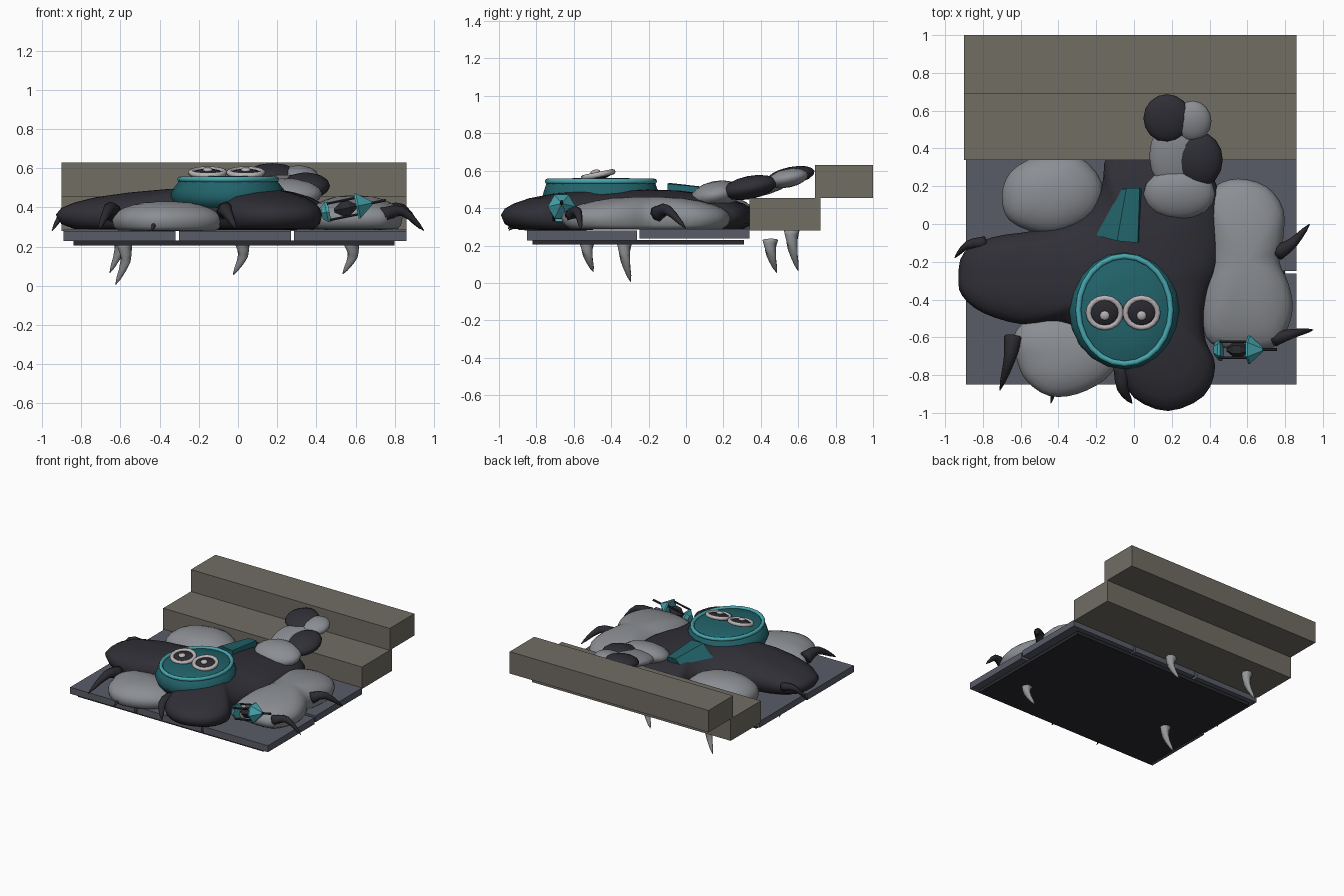
import bpy, bmesh, math
from mathutils import Vector, Matrix

if "Cube" in bpy.data.objects:
    bpy.data.objects.remove(bpy.data.objects["Cube"])


def material(name, hexa):
    m = bpy.data.materials.new(name)
    rgb = [int(hexa[i:i + 2], 16) / 255 for i in (0, 2, 4)]
    m.diffuse_color = [c / 12.92 if c < .04 else ((c + .055) / 1.055) ** 2.4 for c in rgb] + [1]
    m.use_nodes = True
    m.node_tree.nodes["Principled BSDF"].inputs["Base Color"].default_value = m.diffuse_color
    return m


STONE = material("brown stone", "716D64")
SLATE = material("slate", "595C67")
BASE = material("dark base", "2A2B30")
DARK = material("dark fur", "2F2F36")
LIGHT = material("light fur", "8B8E93")
TEAL = material("deep teal", "21636A")
RIM = material("bright teal", "46A5AD")
BONE = material("pale bone", "BAB3B5")
CLAW = material("claw", "2A2A30")
FANG = material("grey fang", "949698")


def finish(name, bm, mat, smooth=True):
    bmesh.ops.recalc_face_normals(bm, faces=bm.faces)
    me = bpy.data.meshes.new(name)
    bm.to_mesh(me)
    bm.free()
    me.materials.append(mat)
    ob = bpy.data.objects.new(name, me)
    bpy.context.collection.objects.link(ob)
    for p in me.polygons:
        p.use_smooth = smooth
    return ob


def box(name, x0, x1, y0, y1, z0, z1, mat):
    bm = bmesh.new()
    m = Matrix.Translation(((x0 + x1) / 2, (y0 + y1) / 2, (z0 + z1) / 2)) @ Matrix.Diagonal((x1 - x0, y1 - y0, z1 - z0, 1))
    bmesh.ops.create_cube(bm, size=1, matrix=m)
    return finish(name, bm, mat, False)


def loft(name, rings, mat, smooth=True):
    """Skin a list of equal-length rings and close both ends."""
    bm = bmesh.new()
    rows = [[bm.verts.new(p) for p in r] for r in rings]
    n = len(rows[0])
    for a, b in zip(rows, rows[1:]):
        for i in range(n):
            bm.faces.new((a[i], a[(i + 1) % n], b[(i + 1) % n], b[i]))
    for row in (rows[0], rows[-1]):
        c = bm.verts.new(sum((v.co for v in row), Vector()) / n)
        for i in range(n):
            bm.faces.new((row[i], row[(i + 1) % n], c))
    return finish(name, bm, mat, smooth)


def spline(pts, steps=3, closed=True):
    pts = [Vector(p) for p in pts]
    n, out = len(pts), []
    for i in range(n if closed else n - 1):
        pick = (lambda k: pts[k % n]) if closed else (lambda k: pts[max(0, min(n - 1, k))])
        a, b, c, d = (pick(i + k) for k in (-1, 0, 1, 2))
        for s in range(steps):
            t = s / steps
            out.append(.5 * (2 * b + (c - a) * t + (2 * a - 5 * b + 4 * c - d) * t * t
                             + (3 * b - a - 3 * c + d) * t ** 3))
    return out if closed else out + [pts[-1]]


def pad(name, outline, center, z0, z1, mat):
    """Flattened cushion of fur with a free outline."""
    edge, c = spline(outline), Vector(center)
    profile = [(.6, 0), (.9, .02), (.97, .14), (1, .36), (.97, .52), (.9, .65), (.78, .78), (.6, .89), (.4, .97), (.15, 1)]
    rings = []
    for s, t in profile:
        rings.append([(*(c + (p - c) * s), z0 + (z1 - z0) * t) for p in edge])
    return loft(name, rings, mat)


def horn(name, pts, r, mat, sides=8):
    """Curved tapering claw."""
    path = spline(pts, 3, False)
    rings = []
    for i, p in enumerate(path):
        d = path[min(i + 1, len(path) - 1)] - path[max(i - 1, 0)]
        q = d.to_track_quat('Z', 'Y')
        f = r * max(.04, (1 - i / (len(path) - 1)) ** .7)
        rings.append([p + q @ Vector((f * math.cos(a), f * math.sin(a), 0))
                      for a in (math.tau * k / sides for k in range(sides))])
    return loft(name, rings, mat)


def ball(name, c, r, mat, rot=(0, 0, 0), seg=20):
    bm = bmesh.new()
    bmesh.ops.create_uvsphere(bm, u_segments=seg, v_segments=seg // 2, radius=1)
    ob = finish(name, bm, mat)
    ob.location, ob.scale, ob.rotation_euler = c, r, rot
    return ob


def oval_ring(name, c, rx, ry, thick, mat, tilt=0, seg=24, tall=1):
    bm = bmesh.new()
    rot = Matrix.Rotation(tilt, 3, 'X')
    rows = []
    for i in range(seg):
        a = math.tau * i / seg
        rows.append([bm.verts.new(Vector(c) + rot @ Vector((
            (rx + thick * math.cos(b)) * math.cos(a), (ry + thick * math.cos(b)) * math.sin(a),
            thick * tall * math.sin(b)))) for b in (math.tau * k / 8 for k in range(8))])
    for i in range(seg):
        a, b = rows[i], rows[(i + 1) % seg]
        for k in range(8):
            bm.faces.new((a[k], b[k], b[(k + 1) % 8], a[(k + 1) % 8]))
    return finish(name, bm, mat)


# stairs and paved floor
box("lower_step", -.9, .86, .34, .72, .28, .455, STONE)
box("upper_step", -.9, .86, .69, 1, .455, .63, STONE)
box("floor_base", -.84, .8, -.82, .31, .205, .23, BASE)
for x0, x1 in ((-.89, -.32), (-.3, .27), (.285, .86)):
    box("front_tile", x0, x1, -.85, -.262, .228, .28, SLATE)
    box("back_tile", x0, x1, -.248, .34, .238, .288, SLATE)

# body, one dark hide with light limbs
pad("dark_body", [(-.93, -.28), (-.9, -.15), (-.75, -.07), (-.5, -.03), (-.27, .05), (-.17, .2),
                  (-.14, .36), (.05, .37), (.3, .33), (.42, .25), (.46, .05), (.46, -.2), (.4, -.35),
                  (.37, -.5), (.38, -.62), (.43, -.75), (.37, -.91), (.18, -.99), (0, -.92),
                  (-.08, -.78), (-.2, -.62), (-.4, -.52), (-.6, -.53), (-.8, -.47), (-.91, -.38)],
    (.02, -.3), .285, .5, DARK)
pad("right_limbs", [(.38, .1), (.43, .2), (.55, .24), (.7, .2), (.79, .08), (.79, -.08), (.77, -.2),
                    (.82, -.32), (.84, -.45), (.8, -.58), (.72, -.66), (.5, -.66), (.38, -.6),
                    (.36, -.4), (.4, -.2)], (.59, -.2), .285, .46, LIGHT)
pad("front_left_limb", [(-.64, -.6), (-.55, -.5), (-.35, -.48), (-.15, -.55), (-.08, -.7), (-.15, -.82),
                        (-.3, -.9), (-.45, -.91), (-.57, -.83), (-.62, -.72)], (-.37, -.7), .28, .43, LIGHT)
pad("back_left_limb", [(-.7, .15), (-.65, .28), (-.5, .36), (-.3, .36), (-.17, .22), (-.2, .06),
                       (-.35, -.04), (-.5, -.05), (-.66, .02)], (-.44, .16), .285, .47, LIGHT)

# patched tail lying up the steps
slope = .2
for name, c, r, mat in (
        ("tail_root", (.24, .16, .47), (.19, .14, .075), LIGHT),
        ("tail_core", (.23, .36, .505), (.15, .2, .05), LIGHT),
        ("tail_dark_patch", (.345, .34, .51), (.125, .15, .062), DARK),
        ("tail_light_patch", (.31, .545, .56), (.1, .11, .05), LIGHT),
        ("tail_tip", (.175, .56, .572), (.125, .13, .048), DARK)):
    ball(name, c, r, mat, (slope, 0, 0), 16)

# claws on the paws
for pts, r in (([(-.79, -.1, .37), (-.88, -.11, .38), (-.95, -.18, .28)], .035),
               ([(-.64, -.6, .37), (-.66, -.72, .39), (-.71, -.88, .29)], .05),
               ([(-.06, -.76, .38), (-.06, -.87, .38), (-.01, -.95, .29)], .05),
               ([(-.43, -.85, .32), (-.43, -.9, .31), (-.44, -.95, .28)], .02),
               ([(.76, -.15, .37), (.84, -.1, .39), (.93, 0, .29)], .045),
               ([(.74, -.61, .36), (.84, -.58, .38), (.95, -.56, .28)], .04)):
    horn("paw_claw", pts, r, CLAW)

# loose fangs hanging beneath
for x, y, top, tip in ((.57, -.53, .22, .06), (-.59, -.33, .22, .005), (.01, .45, .23, .055), (-.62, .565, .28, .065)):
    horn("hanging_fang", [(x + .01, y, top), (x + .015, y + .005, top * .55 + tip * .45),
                          (x - .035, y + .035, tip)], .042, FANG)

# teal head: bowl, lid and rim
hx, hy = -.05, -.455
rings = []
for rx, ry, z in ((.27, .29, .4), (.295, .315, .455), (.285, .305, .49), (.25, .29, .535), (.235, .275, .543), (.13, .15, .56)):
    rings.append([(hx + rx * math.cos(a), hy + ry * math.sin(a), z)
                  for a in (math.tau * k / 20 for k in range(20))])
loft("head", rings, TEAL)
oval_ring("head_rim", (hx, hy, .543), .245, .285, .015, RIM)

# teal crest behind the head
loft("neck_crest", [[(-.2, -.06, .46), (-.09, -.09, .535), (.02, -.1, .53), (.03, -.1, .46)],
                    [(-.07, .18, .46), (-.04, .19, .503), (.03, .19, .503), (.04, .18, .46)]], TEAL, False)

# eyes
for x in (-.155, .04):
    oval_ring("eye_ring", (x, -.47, .578), .086, .08, .015, BONE, slope, 16)
    ball("eyeball", (x, -.47, .572), (.078, .073, .022), CLAW, (slope, 0, 0))
    ball("eye_glint", (x, -.485, .592), (.027, .027, .014), BONE, (slope, 0, 0), 10)

# small lantern lying on its side
tilt = Matrix.Translation((.55, -.665, .395)) @ Matrix.Rotation(-.2, 4, 'Y')


def lantern(name, stations, mat, y=0, z=0, sides=6):
    rings = [[tilt @ Vector((x, y + r * math.cos(a), z + r * math.sin(a)))
              for a in (math.tau * k / sides for k in range(sides))] for x, r in stations]
    return loft(name, rings, mat, False)


lantern("lantern_foot", [(-.125, .035), (-.1, .06), (-.085, .06)], RIM)
lantern("lantern_roof", [(.055, .075), (.065, .075), (.135, .012)], RIM)
lantern("lantern_core", [(-.06, .01), (-.02, .042), (.02, .042), (.06, .01)], CLAW)
lantern("lantern_handle", [(.12, .008), (.21, .008)], CLAW)
for k in range(4):
    a = math.tau * (k + .5) / 4
    lantern("lantern_bar", [(-.09, .007), (.06, .007)], CLAW, .06 * math.cos(a), .06 * math.sin(a))
